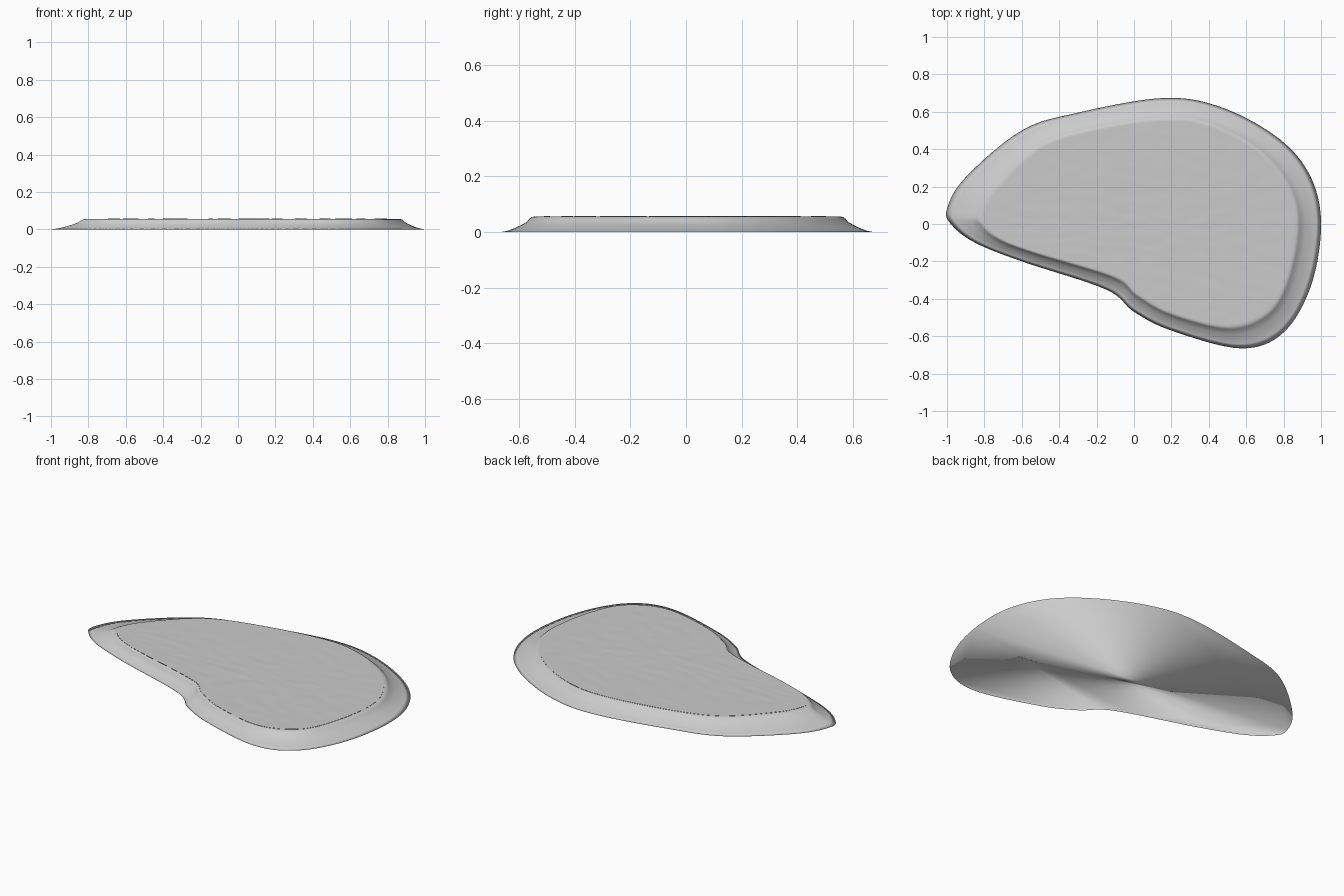
import bpy, bmesh
from mathutils import Vector, noise

if "Cube" in bpy.data.objects:
    bpy.data.objects.remove(bpy.data.objects["Cube"])

# Matching control points: outer foot of the bank and the water line
OUTER = [(-1, .08), (-.9, .25), (-.6, .5), (-.3, .595), (.15, .673), (.45, .63),
         (.75, .475), (.93, .28), (1, .02), (.95, -.32), (.8, -.58), (.57, -.665),
         (.2, -.57), (0, -.47), (-.15, -.35), (-.6, -.2), (-.85, -.1), (-.975, -.005)]
INNER = [(-.8, .05), (-.72, .19), (-.5, .4), (-.22, .495), (.16, .55), (.4, .52),
         (.65, .39), (.81, .2), (.86, 0), (.81, -.28), (.71, -.46), (.5, -.54),
         (.2, -.47), (.02, -.37), (-.1, -.275), (-.53, -.145), (-.7, -.08), (-.785, -.01)]
# Bank cross-section: (fraction from foot to water line, height)
PROFILE = [(0, 0), (.2, .005), (.4, .014), (.6, .026), (.74, .036),
           (.82, .047), (.88, .053), (.94, .055), (1, .0555)]
STEPS = 8
CENTRE = Vector((.2, 0))


def smooth_loop(pts):
    """Closed Catmull-Rom curve through the points."""
    p = [Vector(q) for q in pts]
    n, out = len(p), []
    for i in range(n):
        a, b, c, d = (p[(i + k) % n] for k in (-1, 0, 1, 2))
        for s in range(STEPS):
            t = s / STEPS
            out.append(.5 * (2 * b + (c - a) * t + (2 * a - 5 * b + 4 * c - d) * t**2
                             + (3 * b - a - 3 * c + d) * t**3))
    return out


def bridge(bm, low, high):
    n = len(low)
    for i in range(n):
        j = (i + 1) % n
        bm.faces.new((low[i], low[j], high[j], high[i]))


def finish(bm, name):
    bmesh.ops.recalc_face_normals(bm, faces=bm.faces)
    if name == "water" and sum(f.normal.z for f in bm.faces) < 0:
        bmesh.ops.reverse_faces(bm, faces=bm.faces)
    for f in bm.faces:
        f.smooth = True
    mesh = bpy.data.meshes.new(name)
    bm.to_mesh(mesh)
    bm.free()
    obj = bpy.data.objects.new(name, mesh)
    bpy.context.collection.objects.link(obj)
    return obj


outer, inner = smooth_loop(OUTER), smooth_loop(INNER)

# Bank: rings lofted from foot to water line, closed flat underneath
bm = bmesh.new()
rings = [[bm.verts.new((*o.lerp(i, t), z)) for o, i in zip(outer, inner)]
         for t, z in PROFILE]
for a, b in zip(rings, rings[1:]):
    bridge(bm, a, b)
bm.faces.new(rings[0])
finish(bm, "bank")

# Water: concentric rings with very faint ripples
bm = bmesh.new()
COUNT = 26


def water_vert(p, calm):
    ripple = noise.noise(Vector((p.x * 10, p.y * 22, 3.0))) * .0012
    return bm.verts.new((p.x, p.y, .0565 + (0 if calm else ripple)))


rings = [[water_vert(CENTRE.lerp(p, 1 - k / COUNT), k < 2) for p in inner]
         for k in range(COUNT)]
for a, b in zip(rings, rings[1:]):
    bridge(bm, a, b)
mid = water_vert(CENTRE, False)
last = rings[-1]
for i in range(len(last)):
    bm.faces.new((last[i], last[(i + 1) % len(last)], mid))
finish(bm, "water")
